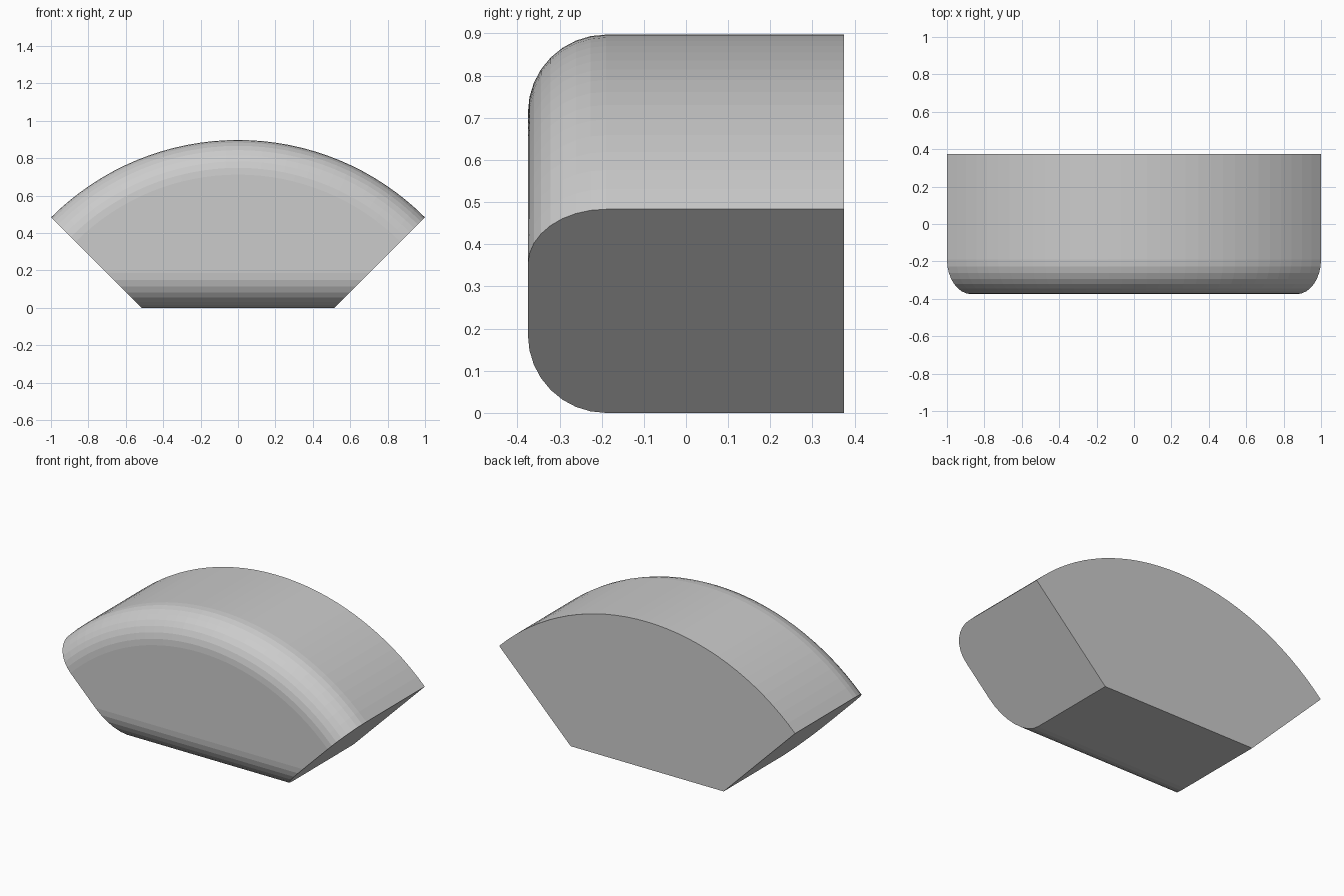
import bpy, bmesh
from math import sin, cos, pi, sqrt

cube = bpy.data.objects.get("Cube")
if cube:
    bpy.data.objects.remove(cube, do_unlink=True)

RADIUS = sqrt(2)      # outer arc, spanning a quarter turn
APEX_Z = -0.517       # centre of the arc, below the base
DEPTH = 0.375         # half depth
ROUND = 0.185         # radius of the rounded front edges
ARC_STEPS, ROUND_STEPS = 32, 8


def outline(inset):
    """Wedge outline (x, z): flat base and arched top moved inward by inset."""
    half_base = inset - APEX_Z
    points = [(-half_base, inset), (half_base, inset)]
    for i in range(ARC_STEPS + 1):
        a = pi / 4 - i / ARC_STEPS * pi / 2
        r = RADIUS - inset
        points.append((r * sin(a), APEX_Z + r * cos(a)))
    return points


# Back outline, then the quarter-round steps towards the front
sections = [(DEPTH, 0)]
for k in range(ROUND_STEPS + 1):
    a = k / ROUND_STEPS * pi / 2
    sections.append((-DEPTH + ROUND * (1 - sin(a)), ROUND * (1 - cos(a))))

# Loft the outlines and cap both ends
bm = bmesh.new()
rings = [[bm.verts.new((x, y, z)) for x, z in outline(inset)] for y, inset in sections]
for near, far in zip(rings, rings[1:]):
    for i in range(len(near)):
        j = (i + 1) % len(near)
        bm.faces.new((near[i], near[j], far[j], far[i]))
bm.faces.new(rings[0])
bm.faces.new(rings[-1])
bmesh.ops.recalc_face_normals(bm, faces=bm.faces)

mesh = bpy.data.meshes.new("arched_wedge")
bm.to_mesh(mesh)
bm.free()
wedge = bpy.data.objects.new("arched_wedge", mesh)
bpy.context.collection.objects.link(wedge)

# Plain grey surface
grey = bpy.data.materials.new("light_grey")
grey.use_nodes = True
color = (0.6, 0.6, 0.6, 1)
grey.diffuse_color = color
grey.node_tree.nodes["Principled BSDF"].inputs["Base Color"].default_value = color
mesh.materials.append(grey)
